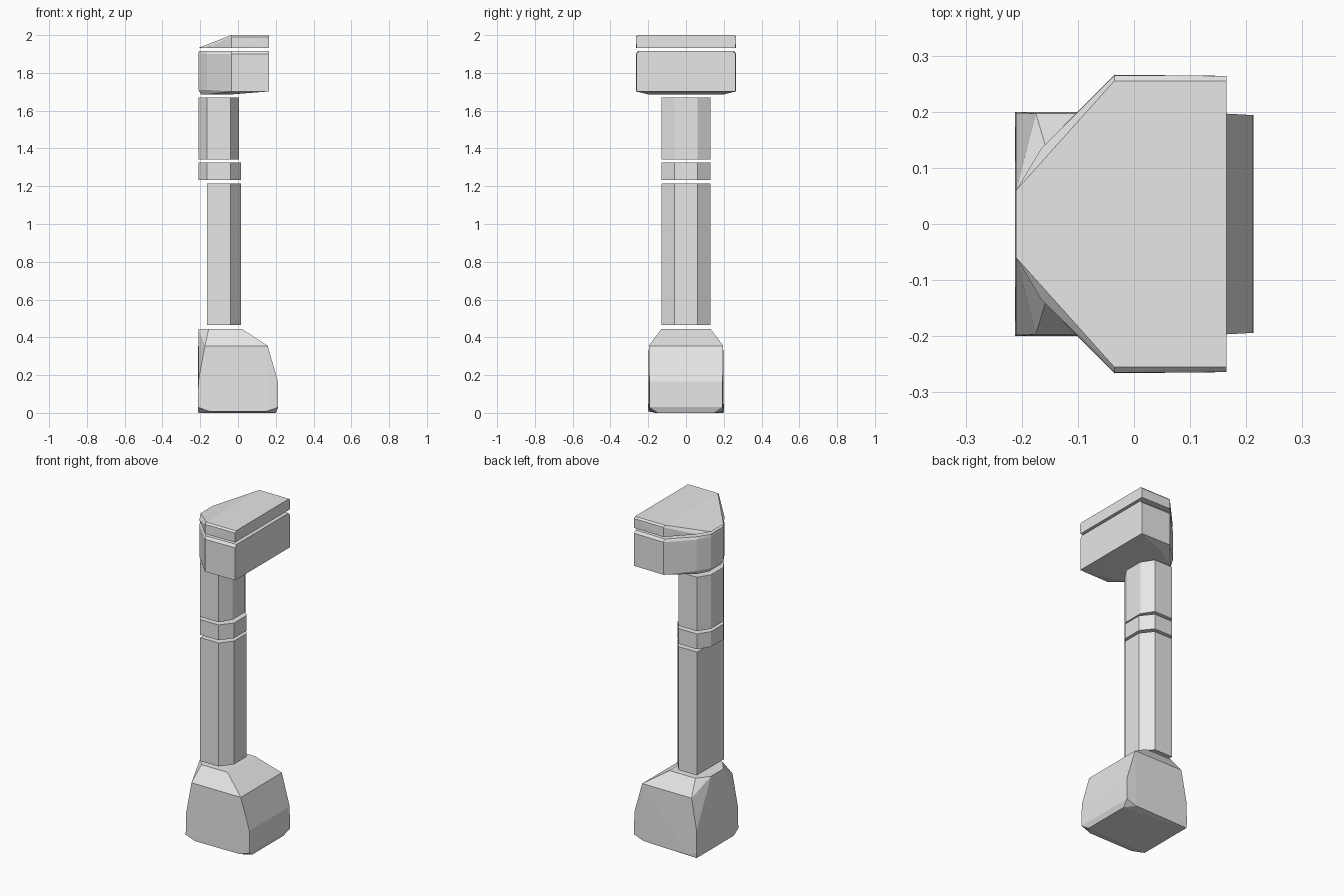
import bpy
import bmesh
from math import radians

cube = bpy.data.objects.get("Cube")
if cube:
    bpy.data.objects.remove(cube, do_unlink=True)

grey = bpy.data.materials.new("plain_grey")
grey.use_nodes = True
colour = (0.8, 0.8, 0.8, 1)
grey.diffuse_color = colour
grey.node_tree.nodes["Principled BSDF"].inputs["Base Color"].default_value = colour


def level(z, outline):
    """Half outline (x, y) mirrored across y at one height."""
    return [(x, s * y, z) for x, y in outline for s in (1, -1)]


def block(name, *groups):
    """Flat-faced convex block wrapped around the given points."""
    bm = bmesh.new()
    for group in groups:
        for p in group:
            bm.verts.new(p)
    bmesh.ops.remove_doubles(bm, verts=bm.verts, dist=0.0005)
    bmesh.ops.convex_hull(bm, input=bm.verts)
    loose = [v for v in bm.verts if not v.link_faces]
    bmesh.ops.delete(bm, geom=loose, context="VERTS")
    bmesh.ops.dissolve_limit(bm, angle_limit=radians(0.5),
                             verts=bm.verts, edges=bm.edges)
    bmesh.ops.recalc_face_normals(bm, faces=bm.faces)
    mesh = bpy.data.meshes.new(name)
    bm.to_mesh(mesh)
    bm.free()
    mesh.materials.append(grey)
    obj = bpy.data.objects.new(name, mesh)
    bpy.context.collection.objects.link(obj)


def prism(name, outline, bottom, top):
    block(name, level(bottom, outline), level(top, outline))


# Shaft outlines: square back corners below, full octagon above
back = [(-0.21, 0.06), (-0.165, 0.13)]
lower = [(-0.165, 0.13), (-0.04, 0.13), (0.015, 0.06)]
collar = back + lower[1:]
upper = back + [(-0.04, 0.13), (0.005, 0.06)]

# Foot: tapered shoulders, straight back, chamfered lower corners
block("foot",
      level(0.445, [(-0.21, 0.06), (-0.155, 0.13), (0.02, 0.13)]),
      level(0.355, [(-0.175, 0.197), (0.157, 0.197)]),
      level(0.165, [(-0.21, 0.198), (0.212, 0.194)]),
      level(0.03, [(-0.212, 0.2), (0.213, 0.194)]),
      level(0.008, [(-0.15, 0.2), (0.15, 0.197)]),
      level(0.0, [(-0.21, 0.16), (0.2, 0.15)]),
      [(-0.21, 0.197, 0.0)])

# Column in three stacked pieces
prism("lower_column", lower, 0.465, 1.215)
prism("collar", collar, 1.232, 1.325)
prism("upper_column", upper, 1.342, 1.67)

# Head: wide at the +x side, narrowing to the column, shallow sloped underside
head = [(0.165, 0.263), (-0.035, 0.266), (-0.165, 0.135), (-0.21, 0.06)]
block("head",
      level(1.915, [(0.165, 0.25), (-0.035, 0.255), (-0.165, 0.125), (-0.207, 0.06)]),
      level(1.9, head),
      level(1.702, head[:2]),
      level(1.71, head[2:]),
      level(1.686, [(-0.195, 0.06), (-0.16, 0.12), (-0.035, 0.2)]))

# Cap: flat top with a slope running down to the narrow side
block("cap",
      level(1.932, head),
      level(1.99, [(0.165, 0.264), (-0.035, 0.265)]),
      level(2.0, [(0.165, 0.255), (-0.035, 0.255)]))
